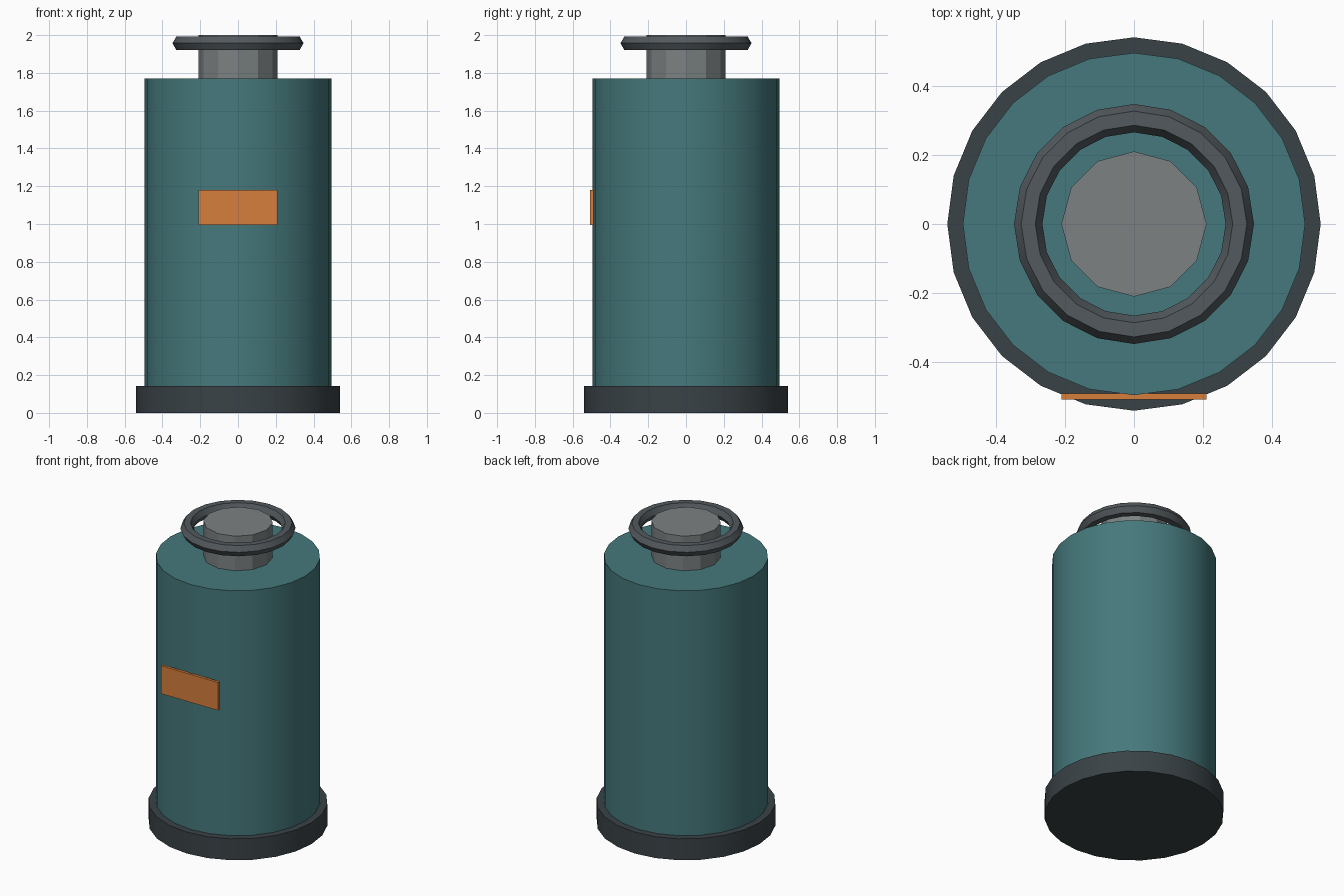
import bpy, math

if "Cube" in bpy.data.objects:
    bpy.data.objects.remove(bpy.data.objects["Cube"])


def material(name, rgb):
    m = bpy.data.materials.new(name)
    m.diffuse_color = (*rgb, 1)
    m.use_nodes = True
    m.node_tree.nodes["Principled BSDF"].inputs["Base Color"].default_value = m.diffuse_color
    return m


teal = material("teal", (0.06, 0.19, 0.20))
dark = material("dark_grey", (0.042, 0.055, 0.062))
steel = material("steel", (0.20, 0.22, 0.22))
ring_grey = material("ring_grey", (0.085, 0.10, 0.11))
orange = material("orange", (0.68, 0.21, 0.045))


def finish(name, mat, smooth=False):
    ob = bpy.context.object
    ob.name = name
    ob.data.materials.append(mat)
    if smooth:
        bpy.ops.object.shade_smooth_by_angle(angle=math.radians(25))
    return ob


def cylinder(name, sides, radius, z0, z1, mat, smooth=False):
    bpy.ops.mesh.primitive_cylinder_add(
        vertices=sides, radius=radius, depth=z1 - z0, location=(0, 0, (z0 + z1) / 2))
    return finish(name, mat, smooth)


# Base, tank body and neck
cylinder("base", 24, 0.54, 0, 0.142, dark, True)
cylinder("body", 24, 0.495, 0.142, 1.77, teal, True)
cylinder("neck", 12, 0.21, 1.77, 2.0, steel)

# Ring around the neck with a hexagonal section
bpy.ops.mesh.primitive_torus_add(
    major_segments=20, minor_segments=6, major_radius=0.306,
    minor_radius=0.041, location=(0, 0, 1.957))
finish("handle_ring", ring_grey, True)

# Front plate
bpy.ops.mesh.primitive_cube_add(size=1, location=(0, -0.499, 1.087))
plate = finish("front_plate", orange)
plate.scale = (0.42, 0.018, 0.186)
